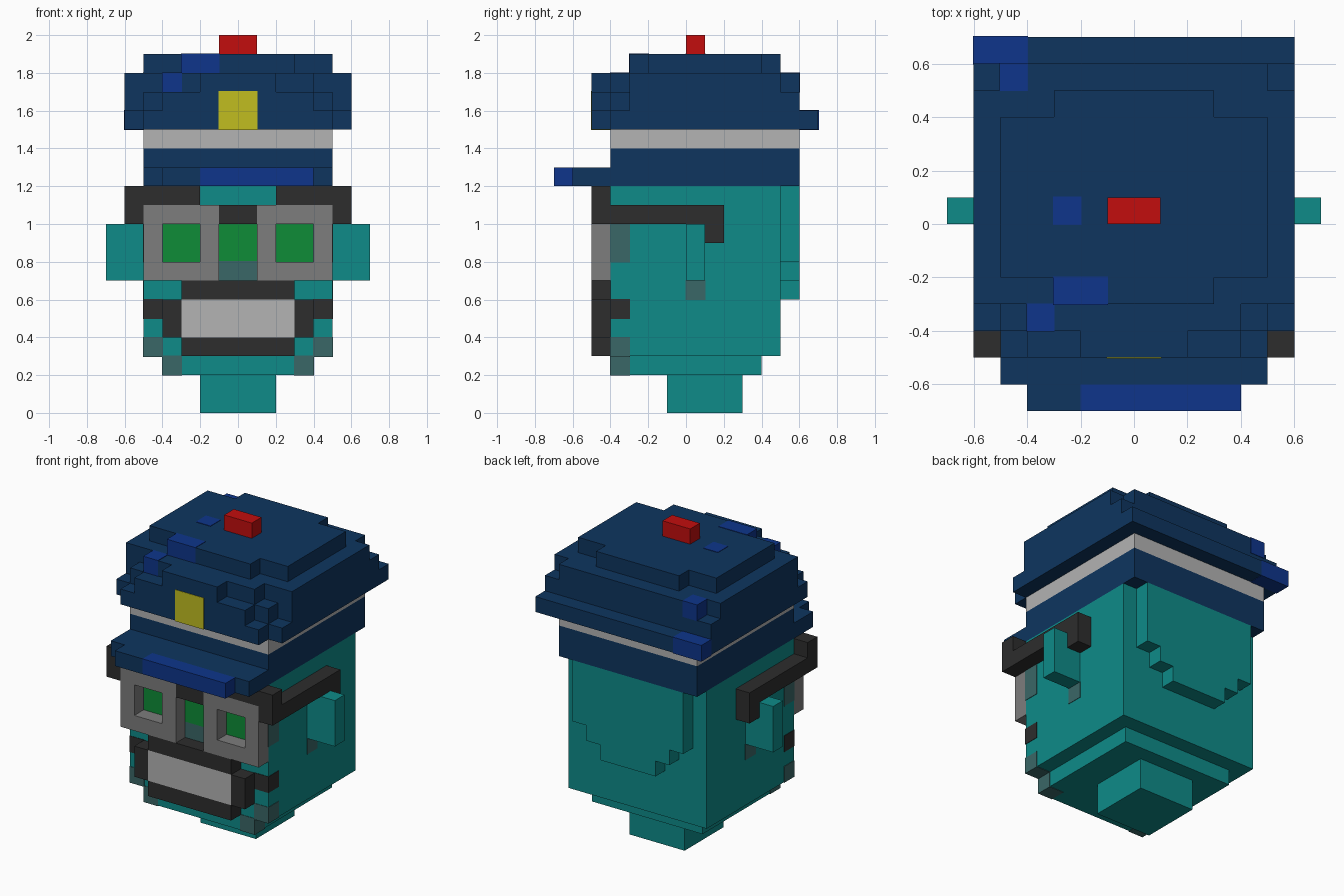
import bpy
import bmesh

if "Cube" in bpy.data.objects:
    bpy.data.objects.remove(bpy.data.objects["Cube"])


def material(name, rgb):
    lin = [(c / 255 / 12.92) if c < 11 else ((c / 255 + 0.055) / 1.055) ** 2.4 for c in rgb]
    mat = bpy.data.materials.new(name)
    mat.use_nodes = True
    mat.diffuse_color = (*lin, 1)
    mat.node_tree.nodes["Principled BSDF"].inputs["Base Color"].default_value = (*lin, 1)
    return mat


teal = material("teal skin", (14, 139, 137))
slate = material("slate shade", (58, 103, 103))
navy = material("navy cloth", (14, 53, 95))
blue = material("bright blue", (14, 53, 139))
white = material("pale grey", (179, 179, 179))
grey = material("frame grey", (125, 125, 125))
black = material("charcoal", (45, 45, 45))
green = material("lens green", (14, 140, 55))
yellow = material("badge yellow", (193, 189, 32))
red = material("signal red", (194, 13, 13))


def finish(name, bm, mat):
    bmesh.ops.recalc_face_normals(bm, faces=bm.faces)
    mesh = bpy.data.meshes.new(name)
    bm.to_mesh(mesh)
    bm.free()
    mesh.materials.append(mat)
    obj = bpy.data.objects.new(name, mesh)
    bpy.context.collection.objects.link(obj)
    return obj


def blocks(name, mat, *spans, mirror=False, grow=0.0):
    """Boxes given as (x0, x1, y0, y1, z0, z1) in tenths; grow lays a thin skin over a surface."""
    bm = bmesh.new()
    for x0, x1, y0, y1, z0, z1 in spans:
        sides = [(x0, x1), (-x1, -x0)] if mirror else [(x0, x1)]
        for a, b in sides:
            lo = [v / 10 - grow for v in (a, y0, z0)]
            hi = [v / 10 + grow for v in (b, y1, z1)]
            cube = bmesh.ops.create_cube(bm, size=1)["verts"]
            for v in cube:
                v.co = [hi[i] if v.co[i] > 0 else lo[i] for i in range(3)]
    return finish(name, bm, mat)


def plate(name, mat, half, z0, z1):
    """Symmetric slab from the +x half of its outline, listed front to back, in tenths."""
    outline = half + [(-x, y) for x, y in reversed(half)]
    bm = bmesh.new()
    face = bm.faces.new([bm.verts.new((x / 10, y / 10, z0 / 10)) for x, y in outline])
    top = bmesh.ops.extrude_face_region(bm, geom=[face])["geom"]
    for v in top:
        if isinstance(v, bmesh.types.BMVert):
            v.co.z = z1 / 10
    return finish(name, bm, mat)


# Head
blocks("neck", teal, (-2, 2, -1, 3, 0, 2))
blocks("jaw", teal, (-4, 4, -4, 4, 2, 3))
blocks("skull", teal, (-5, 5, -4, 5, 3, 12))
blocks("back_of_head", teal, (-4, 4, 5, 6, 8, 12), (-3, 3, 5, 6, 7, 8), (-2, 2, 5, 6, 6, 7))
blocks("ears", teal, (5, 7, 0, 1, 7, 10), mirror=True)

# Painted patches on the skin
skin = 0.003
blocks("jaw_corner_shade", slate, (4, 5, -4, -3, 3, 4), (3, 4, -4, -3, 2, 3), mirror=True, grow=skin)
blocks("temple_shade", slate, (4, 5, -4, -3, 8, 10), (4, 5, 0, 1, 6, 7), mirror=True, grow=skin)
blocks("nose_shade", slate, (-1, 1, -4, -3, 7, 8), grow=skin)
blocks("mouth_corners", black, (4, 5, -4, -3, 5, 6), mirror=True, grow=skin)

# Mouth
blocks("teeth", white, (-3, 3, -5, -4, 4, 6))
blocks("lips", black, (-3, 3, -5, -4, 6, 7), (-3, 3, -5, -4, 3, 4))
blocks("lip_sides", black, (3, 4, -5, -4, 4, 6), mirror=True)

# Goggles
blocks("goggle_rims", grey, (1, 5, -5, -4, 10, 11), (1, 5, -5, -4, 7, 8),
       (1, 2, -5, -4, 8, 10), (4, 5, -5, -4, 8, 10), mirror=True)
blocks("goggle_lenses", green, (2, 4, -4, -3, 8, 10), mirror=True, grow=skin)
blocks("nose_lens", green, (-1, 1, -4, -3, 8, 10), grow=skin)
blocks("goggle_bridge", black, (-1, 1, -5, -4, 10, 11))
blocks("brow_and_arms", black, (2, 6, -5, -4, 11, 12), (5, 6, -5, 2, 10, 11),
       (5, 6, 1, 2, 9, 10), mirror=True)

# Cap band and visor
blocks("cap_band", navy, (-5, 5, -4, 6, 12, 14))
blocks("cap_stripe", white, (-5, 5, -4, 6, 14, 15))
blocks("visor", navy, (-5, 5, -6, -4, 12, 13), (-4, -2, -7, -6, 12, 13))
blocks("visor_edge", blue, (-2, 4, -7, -6, 12, 13))

# Crown in stepped layers
plate("crown_base", navy, [(5, -5), (5, -4), (6, -4), (6, 7)], 15, 16)
plate("crown_lower", navy, [(4, -5), (4, -4), (5, -4), (5, -3), (6, -3), (6, 6)], 16, 17)
plate("crown_upper", navy, [(2, -5), (2, -4), (4, -4), (4, -3), (6, -3), (6, 5), (5, 5), (5, 6)], 17, 18)
plate("crown_top", navy, [(3, -3), (3, -2), (5, -2), (5, 4), (3, 4), (3, 5)], 18, 19)

# Cap details
blocks("cap_blue_patches", blue, (-3, -1, -3, -2, 18, 19), (-4, -3, -4, -3, 17, 18),
       (-3, -2, 0, 1, 18, 19), (-5, -4, 5, 6, 17, 18), (-6, -4, 6, 7, 15, 16), grow=skin)
blocks("cap_badge", yellow, (-1, 1, -5, -4, 15, 17), grow=skin)
blocks("cap_button", red, (-1, 1, 0, 1, 19, 20))
